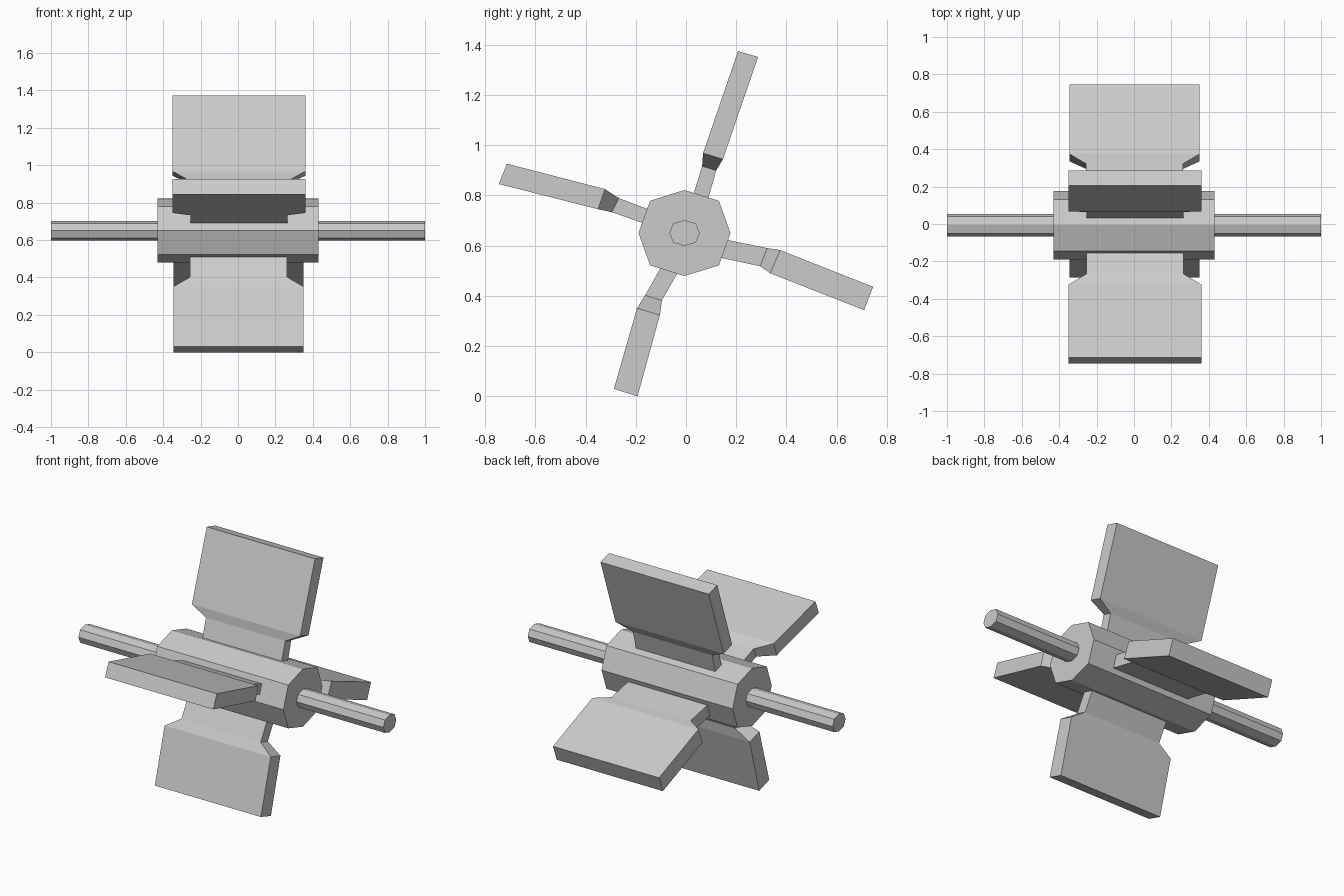
import bpy, bmesh

if "Cube" in bpy.data.objects:
    bpy.data.objects.remove(bpy.data.objects["Cube"])


def loft(name, rings):
    """Skin a closed solid through matching rings of points."""
    bm = bmesh.new()
    vs = [[bm.verts.new(p) for p in ring] for ring in rings]
    n = len(rings[0])
    for a, b in zip(vs, vs[1:]):
        for i in range(n):
            j = (i + 1) % n
            bm.faces.new((a[i], a[j], b[j], b[i]))
    bm.faces.new(vs[0])
    bm.faces.new(vs[-1])
    bmesh.ops.recalc_face_normals(bm, faces=bm.faces[:])
    mesh = bpy.data.meshes.new(name)
    bm.to_mesh(mesh)
    bm.free()
    obj = bpy.data.objects.new(name, mesh)
    bpy.context.collection.objects.link(obj)
    return obj


def octagon_bar(name, half_length, ry, rz, k=0.75):
    """Eight-sided bar along x, centred on the axle line."""
    unit = [(0, 1), (k, k), (1, 0), (k, -k), (0, -1), (-k, -k), (-1, 0), (-k, k)]
    loft(name, [[(x, -0.006 + ry * u, 0.65 + rz * v) for u, v in unit]
                for x in (-half_length, half_length)])


def blade(name, centre_x, outer, sections):
    """Narrow neck, sloped shoulder and wide paddle; sections run hub to tip."""
    widths = (0.26, 0.26, outer, outer)
    rings = []
    for w, (y1, z1, y2, z2) in zip(widths, sections):
        x1, x2 = centre_x - w, centre_x + w
        rings.append([(x1, y1, z1), (x2, y1, z1), (x2, y2, z2), (x1, y2, z2)])
    loft(name, rings)


# Axle and hub
octagon_bar("axle", 1.0, 0.06, 0.051)
octagon_bar("hub", 0.43, 0.183, 0.171)

# Paddle blades: both edges (y, z, y, z) at root, neck end, shoulder and tip
blade("upper_blade", 0.005, 0.355, [
    (0.01, 0.74, 0.07, 0.72), (0.064, 0.916, 0.12, 0.899),
    (0.068, 0.968, 0.147, 0.944), (0.207, 1.374, 0.287, 1.351)])
blade("front_blade", 0.005, 0.355, [
    (-0.08, 0.718, -0.104, 0.666), (-0.267, 0.789, -0.295, 0.733),
    (-0.323, 0.825, -0.35, 0.745), (-0.713, 0.926, -0.745, 0.845)])
blade("lower_blade", 0.003, 0.348, [
    (-0.065, 0.575, 0.003, 0.555), (-0.163, 0.402, -0.096, 0.382),
    (-0.195, 0.351, -0.104, 0.323), (-0.287, 0.03, -0.193, 0.0)])
blade("rear_blade", 0.003, 0.348, [
    (0.09, 0.638, 0.062, 0.568), (0.323, 0.59, 0.295, 0.518),
    (0.375, 0.582, 0.335, 0.49), (0.745, 0.436, 0.709, 0.343)])
